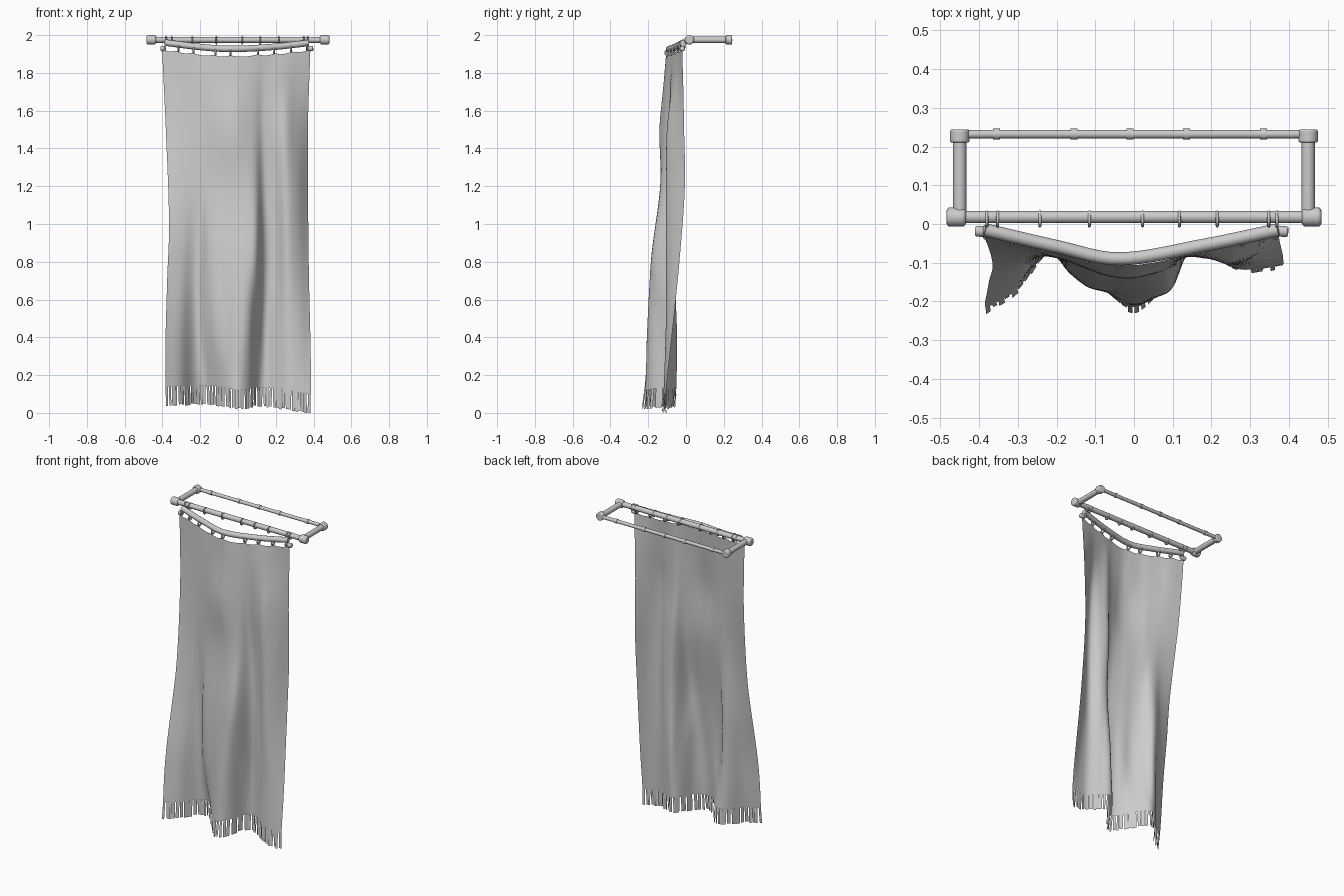
import bpy, bmesh, math, random
from mathutils import Vector

if "Cube" in bpy.data.objects:
    bpy.data.objects.remove(bpy.data.objects["Cube"])

random.seed(4)
grey = bpy.data.materials.new("plain grey")
grey.diffuse_color = (0.6, 0.6, 0.6, 1)
grey.use_nodes = True
grey.node_tree.nodes["Principled BSDF"].inputs["Base Color"].default_value = grey.diffuse_color


def finish(ob, name, angle=40):
    ob.name = name
    ob.data.materials.clear()
    ob.data.materials.append(grey)
    bpy.ops.object.select_all(action='DESELECT')
    ob.select_set(True)
    bpy.context.view_layer.objects.active = ob
    bpy.ops.object.shade_smooth_by_angle(angle=math.radians(angle))
    return ob


def rod(name, a, b, r, bevel=0.0, sides=20):
    a, b = Vector(a), Vector(b)
    d = b - a
    bpy.ops.mesh.primitive_cylinder_add(vertices=sides, radius=r, depth=d.length, location=(a + b) / 2)
    ob = bpy.context.object
    ob.rotation_euler = d.to_track_quat('Z', 'Y').to_euler()
    if bevel:
        m = ob.modifiers.new("round", 'BEVEL')
        m.width, m.segments = bevel, 3
    return finish(ob, name)


def ring(name, loc, major, minor):
    bpy.ops.mesh.primitive_torus_add(location=loc, rotation=(0, math.pi / 2, 0), major_radius=major,
                                     minor_radius=minor, major_segments=18, minor_segments=8)
    return finish(bpy.context.object, name, 80)


def spline(xs, vs, x):
    """Smooth interpolation through the points (xs rising)."""
    x = min(max(x, xs[0]), xs[-1])
    i = 0
    while i < len(xs) - 2 and x > xs[i + 1]:
        i += 1

    def slope(k):
        lo, hi = max(k - 1, 0), min(k + 1, len(xs) - 1)
        return (vs[hi] - vs[lo]) / (xs[hi] - xs[lo])
    h = xs[i + 1] - xs[i]
    t = (x - xs[i]) / h
    return ((2*t**3 - 3*t*t + 1) * vs[i] + (t**3 - 2*t*t + t) * h * slope(i)
            + (3*t*t - 2*t**3) * vs[i + 1] + (t**3 - t*t) * h * slope(i + 1))


# rectangular frame
Z = 1.975
rod("front_rail", (-0.45, 0.018, Z), (0.45, 0.018, Z), 0.016)
rod("back_rail", (-0.44, 0.232, Z), (0.44, 0.232, Z), 0.011)
for s, side in ((-1, "left"), (1, "right")):
    rod(side + "_arm", (s * 0.45, 0.02, Z), (s * 0.45, 0.235, Z), 0.017)
    rod(side + "_front_joint", (s * 0.434, 0.018, Z), (s * 0.484, 0.018, Z), 0.025, 0.009)
    rod(side + "_back_joint", (s * 0.45, 0.21, Z), (s * 0.45, 0.244, Z), 0.025, 0.005)
for x in (-0.355, -0.155, -0.01, 0.135, 0.335):
    rod("back_collar", (x - 0.009, 0.232, Z), (x + 0.009, 0.232, Z), 0.014)
for x in (-0.38, -0.352, -0.243, -0.115, 0.022, 0.117, 0.215, 0.348, 0.369):
    ring("front_rail_ring", (x, 0.013, Z - 0.002), 0.0185, 0.004)

# sagging pole
PX = [-0.385, -0.2, -0.04, 0.18, 0.372]
PY = [-0.015, -0.058, -0.09, -0.055, -0.015]
PZ = [1.960, 1.937, 1.927, 1.937, 1.958]


def pole(x):
    return Vector((x, spline(PX, PY, x), spline(PX, PZ, x)))


cu = bpy.data.curves.new("pole", 'CURVE')
cu.dimensions, cu.bevel_depth, cu.bevel_resolution, cu.use_fill_caps = '3D', 0.017, 4, True
sp = cu.splines.new('POLY')
sp.points.add(28)
for i, p in enumerate(sp.points):
    p.co = (*pole(-0.385 + 0.757 * i / 28), 1)
ob = bpy.data.objects.new("sagging_pole", cu)
bpy.context.collection.objects.link(ob)
bpy.ops.object.select_all(action='DESELECT')
ob.select_set(True)
bpy.context.view_layer.objects.active = ob
bpy.ops.object.convert(target='MESH')
finish(bpy.context.object, "sagging_pole", 60)

# end knobs and cloth hooks under the pole
rod("left_knob", (-0.41, -0.018, 1.928), (-0.382, -0.02, 1.93), 0.014, 0.005)
rod("right_knob", (0.37, -0.018, 1.928), (0.398, -0.02, 1.93), 0.014, 0.005)
HOOKS = [-0.385, -0.315, -0.235, -0.12, -0.04, 0.105, 0.19, 0.28, 0.365]
for x in HOOKS:
    ring("cloth_hook", pole(x) + Vector((0, -0.006, -0.021)), 0.014, 0.005)

# cloth: fold depth (y) at a few heights and stations across the width
HEIGHTS = [0.0, 0.12, 0.45, 0.8, 1.2, 1.5, 1.75, 1.905]
ACROSS = [-.38, -.3, -.24, -.205, -.17, -.12, -.06, 0, .06, .10, .14, .20, .26, .32, .38]
DEPTH = [
    [-.232, -.178, -.09, -.065, -.06, -.11, -.19, -.228, -.175, -.08, -.055, -.085, -.12, -.12, -.108],
    [-.220, -.17, -.09, -.065, -.06, -.11, -.185, -.215, -.17, -.075, -.05, -.08, -.115, -.115, -.105],
    [-.19, -.15, -.09, -.08, -.115, -.16, -.18, -.205, -.185, -.11, -.05, -.07, -.105, -.10, -.07],
    [-.135, -.11, -.08, -.085, -.125, -.152, -.165, -.18, -.185, -.165, -.075, -.065, -.105, -.085, -.035],
    [-.08, -.083, -.083, -.088, -.098, -.113, -.125, -.135, -.135, -.12, -.07, -.075, -.105, -.075, -.006],
    [-.045, -.06, -.075, -.085, -.095, -.115, -.135, -.14, -.125, -.11, -.085, -.09, -.10, -.06, -.01],
    [-.03, -.045, -.065, -.075, -.085, -.10, -.11, -.118, -.11, -.10, -.085, -.08, -.066, -.038, -.015],
    [-.025, -.04, -.058, -.067, -.075, -.09, -.10, -.105, -.098, -.09, -.08, -.063, -.05, -.035, -.02]]
EDGE_Z = [0.0, 0.3, 0.7, 1.0, 1.5, 1.92]
LEFT = [-0.38, -0.385, -0.375, -0.365, -0.382, -0.402]
RIGHT = [0.385, 0.385, 0.376, 0.372, 0.37, 0.383]


def cloth(u, z):
    x0, x1 = spline(EDGE_Z, LEFT, z), spline(EDGE_Z, RIGHT, z)
    row = [spline(HEIGHTS, [r[k] for r in DEPTH], z) for k in range(len(ACROSS))]
    return Vector((x0 + (x1 - x0) * u, spline(ACROSS, row, -0.38 + 0.76 * u), z))


def hem(u):
    return spline([0, 0.3, 0.5, 0.65, 1], [0.14, 0.145, 0.122, 0.135, 0.10], u)


def top(u):
    x = -0.385 + 0.757 * u
    sag = 0.0
    for a, b in zip(HOOKS, HOOKS[1:]):   # scalloped between hooks
        if a < x < b:
            sag = 0.008 * math.sin(math.pi * (x - a) / (b - a))
    return pole(x).z - 0.034 - sag


def mesh_object(name, bm):
    me = bpy.data.meshes.new(name)
    bm.to_mesh(me)
    ob = bpy.data.objects.new(name, me)
    bpy.context.collection.objects.link(ob)
    return finish(ob, name, 60)


NU, NV = 72, 48
bm = bmesh.new()
grid = [[bm.verts.new(cloth(i / NU, hem(i / NU) + (top(i / NU) - hem(i / NU)) * j / NV))
         for j in range(NV + 1)] for i in range(NU + 1)]
for i in range(NU):
    for j in range(NV):
        bm.faces.new((grid[i][j], grid[i + 1][j], grid[i + 1][j + 1], grid[i][j + 1]))
mesh_object("hanging_cloth", bm)

# fringe strips along the hem
bm = bmesh.new()
N = 46
for i in range(N):
    u0, u1 = i / N, (i + random.uniform(0.6, 0.95)) / N
    if i == N - 1:
        u0, u1 = 1 - 0.85 / N, 1
    low = 0.0 if i == N - 1 else random.uniform(-0.005, 0.005)
    drift = Vector((random.uniform(-0.003, 0.002), random.uniform(-0.006, 0.006), 0))
    a, b = cloth(u0, hem(u0)), cloth(u1, hem(u1))
    c, d = (cloth(u, max(hem(u) - 0.1 + low, 0)) + drift for u in (u1, u0))
    bm.faces.new([bm.verts.new(p) for p in (d, c, b, a)])
mesh_object("fringe", bm)
